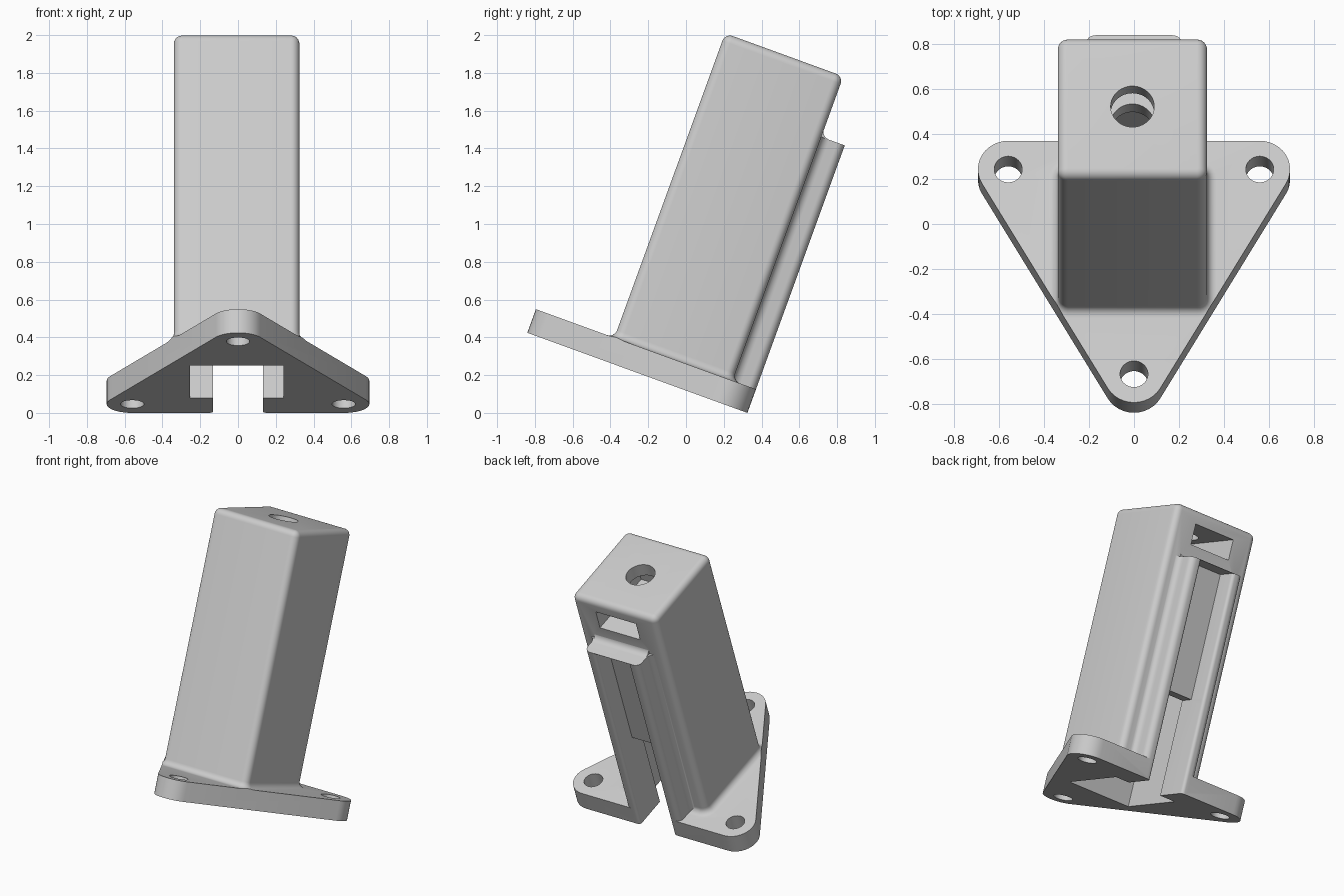
import bpy, bmesh
from math import sin, cos, pi, radians
from mathutils import Matrix

old = bpy.data.objects.get("Cube")
if old:
    bpy.data.objects.remove(old, do_unlink=True)

# Main dimensions, in the plate's own frame (z square to the plate, y = 0 at its back edge)
PLATE_T = 0.133
COL_X, COL_HALF = -0.007, 0.332
COL_FRONT, COL_BACK, COL_TOP = -0.798, -0.132, 1.848
RAIL_TOP = 1.507
FILLET = 0.042
BOLTS = [(-0.56, -0.135), (0.56, -0.135), (0, -1.105)]


def arc(cx, cy, r, start, end, n=8):
    """Points of a circular arc, angles in degrees."""
    step = (end - start) / n
    return [(cx + r * cos(radians(start + step * i)),
             cy + r * sin(radians(start + step * i))) for i in range(n + 1)]


def loft(name, rings):
    """Closed solid through rings of equal point count."""
    bm = bmesh.new()
    loops = [[bm.verts.new(p) for p in ring] for ring in rings]
    n = len(loops[0])
    for a, b in zip(loops, loops[1:]):
        for i in range(n):
            j = (i + 1) % n
            bm.faces.new((a[i], a[j], b[j], b[i]))
    bm.faces.new(loops[0][::-1])
    bm.faces.new(loops[-1])
    bmesh.ops.recalc_face_normals(bm, faces=bm.faces)
    mesh = bpy.data.meshes.new(name)
    bm.to_mesh(mesh)
    bm.free()
    obj = bpy.data.objects.new(name, mesh)
    bpy.context.collection.objects.link(obj)
    return obj


def prism(name, outline, z0, z1):
    return loft(name, [[(x, y, z) for x, y in outline] for z in (z0, z1)])


def box(name, x0, x1, y0, y1, z0, z1):
    return prism(name, [(x0, y0), (x1, y0), (x1, y1), (x0, y1)], z0, z1)


def cylinder(name, x, y, r, z0, z1):
    return prism(name, arc(x, y, r, 0, 360, 48)[:-1], z0, z1)


def combine(body, other, operation):
    """Apply a boolean and discard the second solid."""
    mod = body.modifiers.new(operation.title(), 'BOOLEAN')
    mod.object, mod.operation, mod.solver = other, operation, 'EXACT'
    bpy.context.view_layer.update()
    graph = bpy.context.evaluated_depsgraph_get()
    mesh = bpy.data.meshes.new_from_object(body.evaluated_get(graph))
    body.modifiers.clear()
    body.data = mesh
    bpy.data.objects.remove(other, do_unlink=True)


def mirrored(half):
    """Complete a right-hand outline with its left-hand reflection."""
    return half + [(-x, y) for x, y in reversed(half)]


def rounded_ring(offset, z):
    """Rounded column section, grown by offset."""
    r = FILLET + 0.002 + offset
    hx, hy = COL_HALF + offset - r, (COL_BACK - COL_FRONT) / 2 + offset - r
    cy = (COL_BACK + COL_FRONT) / 2
    pts = []
    for k, (sx, sy) in enumerate([(1, 1), (-1, 1), (-1, -1), (1, -1)]):
        pts += arc(COL_X + sx * hx, cy + sy * hy, r, 90 * k, 90 * k + 90, 6)
    return [(x, y, z) for x, y in pts]


# Triangular plate with round corners
outline = (arc(*BOLTS[1], 0.135, -30, 90, 12) + arc(*BOLTS[0], 0.135, 90, 210, 12)
           + arc(*BOLTS[2], 0.135, 210, 330, 12))
bracket = prism("leaning_bracket", outline, 0, PLATE_T)

# Hollow column with flared foot and rounded top
rings = [rounded_ring(FILLET, 0.06)]
for i in range(7):
    t = pi / 2 * (1 - i / 6)
    rings.append(rounded_ring(FILLET * (1 - cos(t)),
                              PLATE_T + FILLET * (1 - sin(t))))
for i in range(7):
    t = pi / 2 * i / 6
    rings.append(rounded_ring(-FILLET * (1 - cos(t)),
                              COL_TOP - FILLET * (1 - sin(t))))
column = loft("column", rings)
combine(column, prism("foot_trim", outline, -0.5, 3), 'INTERSECT')
combine(bracket, column, 'UNION')

# Twin rail block on the back, blended into the column
rail_half = ([(0.262, -0.2)] + arc(0.262, -0.087, 0.047, 270, 180)
             + arc(0.172, -0.043, 0.043, 0, 90))
combine(bracket, prism("rails", mirrored(rail_half), 0.02, RAIL_TOP), 'UNION')

# Fillet above the rails
side = [(-0.2, RAIL_TOP - 0.03), (-0.088, RAIL_TOP - 0.03)]
side += arc(-0.088, RAIL_TOP + 0.047, 0.047, 270, 180) + [(-0.2, RAIL_TOP + 0.047)]
combine(bracket, loft("rail_top_fillet",
                      [[(x, y, z) for y, z in side] for x in (-0.213, 0.213)]), 'UNION')

# Main cavity, open at the bottom
combine(bracket, box("cavity", COL_X - 0.2475, COL_X + 0.2475,
                     -0.73, -0.234, -0.2, 1.51), 'DIFFERENCE')

# Slot between the rails with rounded lips: full depth low down, shallow above
for name, depth, z0, z1 in (("low_slot", -0.4, -0.2, 0.65),
                            ("high_slot", -0.137, 0.6, RAIL_TOP - 0.002)):
    lip = [(0.132, depth)] + arc(0.154, -0.022, 0.022, 180, 90, 6) + [(0.154, 0.1)]
    combine(bracket, prism(name, mirrored(lip), z0, z1), 'DIFFERENCE')

# Pocket near the top and the hole running down through it
combine(bracket, box("pocket", COL_X - 0.158, COL_X + 0.158,
                     -0.625, 0.1, 1.615, 1.755), 'DIFFERENCE')
combine(bracket, cylinder("top_hole", COL_X, -0.462, 0.097, 1.4, 2.2), 'DIFFERENCE')

# Bolt holes
for x, y in BOLTS:
    combine(bracket, cylinder("bolt_hole", x, y, 0.062, -0.2, 0.4), 'DIFFERENCE')

# Lean the whole part backwards onto its rear edge
bracket.data.transform(Matrix.Translation((0, 0.325, 0))
                       @ Matrix.Rotation(radians(-20), 4, 'X'))

# Colour and shading
grey = bpy.data.materials.new("light_grey")
grey.use_nodes = True
colour = (0.6, 0.6, 0.6, 1)
grey.diffuse_color = colour
grey.node_tree.nodes["Principled BSDF"].inputs["Base Color"].default_value = colour
bracket.data.materials.clear()
bracket.data.materials.append(grey)
for face in bracket.data.polygons:
    face.material_index = 0
bpy.ops.object.select_all(action='DESELECT')
bracket.select_set(True)
bpy.context.view_layer.objects.active = bracket
bpy.ops.object.shade_smooth_by_angle(angle=radians(30))
